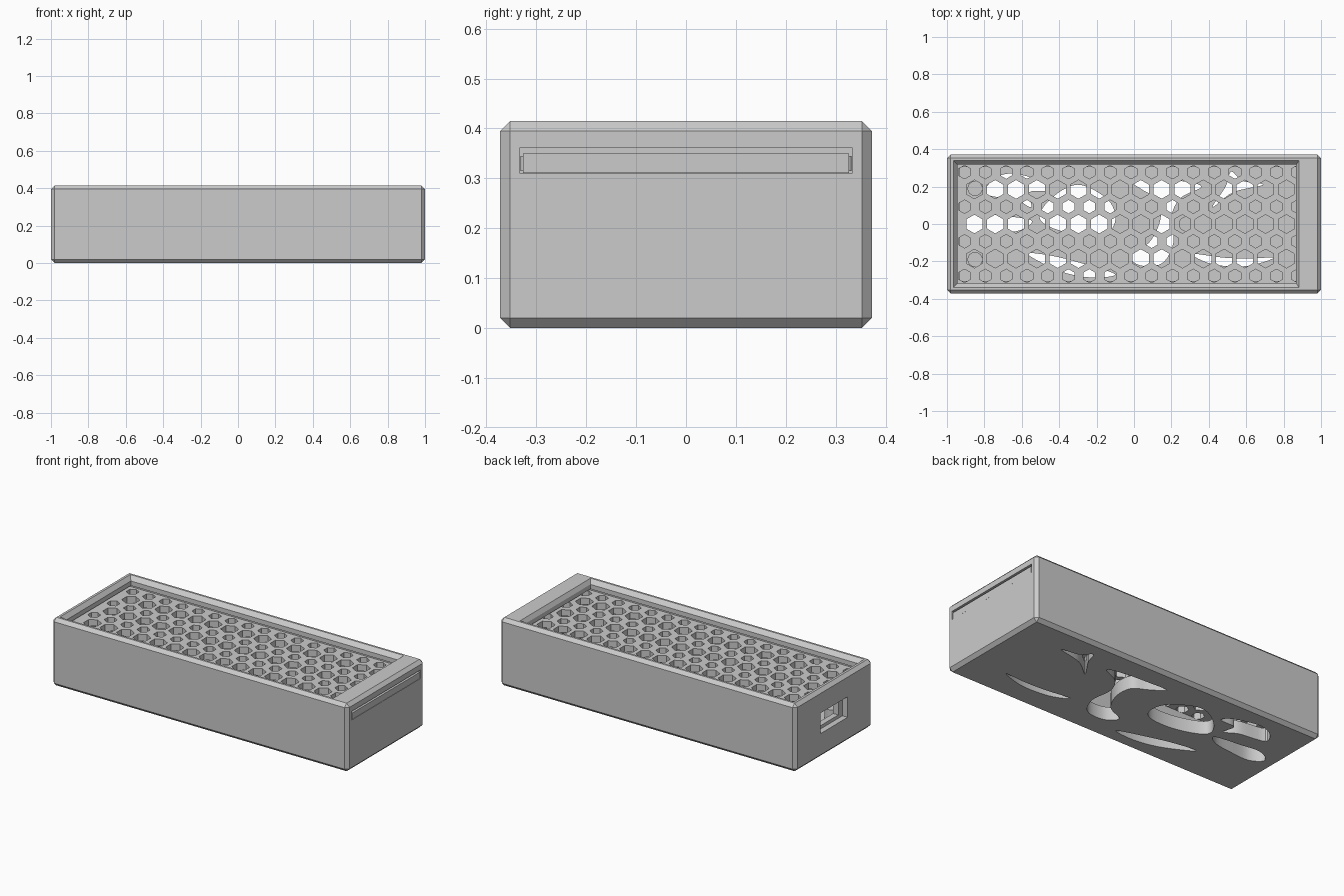
import bpy, bmesh
from math import sin, cos, pi
from mathutils import Vector

if "Cube" in bpy.data.objects:
    bpy.data.objects.remove(bpy.data.objects["Cube"])


def make_object(name, bm):
    bmesh.ops.recalc_face_normals(bm, faces=bm.faces)
    mesh = bpy.data.meshes.new(name)
    bm.to_mesh(mesh)
    bm.free()
    obj = bpy.data.objects.new(name, mesh)
    bpy.context.collection.objects.link(obj)
    return obj


def add_loft(bm, rings):
    """Skin a stack of equal-length rings of 3D points and cap both ends."""
    rows = [[bm.verts.new(p) for p in ring] for ring in rings]
    n = len(rows[0])
    for a, b in zip(rows, rows[1:]):
        for i in range(n):
            bm.faces.new((a[i], a[(i + 1) % n], b[(i + 1) % n], b[i]))
    bm.faces.new(rows[0][::-1])
    bm.faces.new(rows[-1])


def add_prism(bm, outline, z0, z1):
    add_loft(bm, [[(x, y, z) for x, y in outline] for z in (z0, z1)])


def rect(x0, x1, y):
    return [(x0, -y), (x1, -y), (x1, y), (x0, y)]


def polygon(cx, cy, r, n):
    return [(cx + r * sin(2 * pi * i / n), cy + r * cos(2 * pi * i / n)) for i in range(n)]


def smooth_outline(points, steps=6):
    """Closed Catmull-Rom curve through the points."""
    p = [Vector(q) for q in points]
    n, out = len(p), []
    for i in range(n):
        a, b, c, d = p[i - 1], p[i], p[(i + 1) % n], p[(i + 2) % n]
        for k in range(steps):
            t = k / steps
            out.append(tuple(0.5 * (2 * b + (c - a) * t + (2 * a - 5 * b + 4 * c - d) * t * t
                                    + (3 * b - a - 3 * c + d) * t ** 3)))
    return out


def cut(obj, bm):
    cutter = make_object("cutter", bm)
    cutter.hide_render = True
    mod = obj.modifiers.new("cut", 'BOOLEAN')
    mod.operation, mod.solver, mod.object = 'DIFFERENCE', 'EXACT', cutter
    bpy.context.view_layer.objects.active = obj
    bpy.ops.object.modifier_apply(modifier=mod.name)
    bpy.data.objects.remove(cutter, do_unlink=True)


def cut_prism(obj, outline, z0, z1):
    bm = bmesh.new()
    add_prism(bm, outline, z0, z1)
    cut(obj, bm)


# Chamfered case body
W, H, FLOOR = 0.3725, 0.415, 0.08
bm = bmesh.new()
add_prism(bm, rect(-1, 1, W), 0, H)
bmesh.ops.recalc_face_normals(bm, faces=bm.faces)
bmesh.ops.bevel(bm, geom=bm.edges[:], offset=0.02, segments=1, affect='EDGES')
case = make_object("case_body", bm)

# Inner cavity and the slot for the sliding lid, open at the right end
cut_prism(case, rect(-0.93, 0.88, 0.305), FLOOR, 0.335)
cut_prism(case, rect(-0.97, 1.1, 0.333), 0.31, 0.362)

# Top window with a sloped rim
bm = bmesh.new()
add_loft(bm, [[(x, y, z) for x, y in rect(x0, x1, w)] for x0, x1, w, z in
              ((-0.945, 0.867, 0.317, 0.34), (-0.945, 0.867, 0.317, 0.39),
               (-0.965, 0.882, 0.34, H), (-0.965, 0.882, 0.34, H + 0.05))])
cut(case, bm)

# Cable port in the left end: shallow recess with a smaller through hole
cut_prism(case, rect(-1.1, -0.965, 0.13), 0.15, 0.275)
cut_prism(case, rect(-1.05, -0.9, 0.09), 0.17, 0.255)

# Free-form vent openings in the floor
vents = [
    [(0.75, -0.18), (0.62, -0.185), (0.48, -0.18), (0.31, -0.16), (0.42, -0.215), (0.6, -0.225)],
    [(0.69, 0.21), (0.58, 0.23), (0.52, 0.28), (0.49, 0.2), (0.42, 0.09), (0.53, 0.17)],
    [(-0.03, 0.24), (0.1, 0.24), (0.25, 0.23), (0.36, 0.2), (0.25, 0.14), (0.2, 0.04),
     (0.21, -0.1), (0.15, -0.21), (0.03, -0.22), (-0.03, -0.16), (0.08, -0.1),
     (0.14, 0.02), (0.13, 0.13), (0.05, 0.18)],
    [(-0.57, -0.16), (-0.44, -0.17), (-0.28, -0.21), (-0.1, -0.27), (-0.24, -0.285),
     (-0.4, -0.25)],
    [(-0.5, 0.02), (-0.45, 0.13), (-0.3, 0.21), (-0.14, 0.13), (-0.1, 0.02), (-0.16, -0.05),
     (-0.34, -0.05)],
    [(-0.92, 0.0), (-0.84, 0.055), (-0.72, 0.045), (-0.55, 0.02), (-0.6, -0.03), (-0.72, -0.05),
     (-0.85, -0.055)],
    [(-0.79, 0.16), (-0.75, 0.24), (-0.65, 0.27), (-0.5, 0.23), (-0.46, 0.18), (-0.56, 0.17),
     (-0.55, 0.09), (-0.63, 0.13)],
]
bm = bmesh.new()
for points in vents:
    add_prism(bm, smooth_outline(points), -0.1, FLOOR + 0.04)
cut(case, bm)

# Sliding lid with alternating rows of large and small hexagons
bm = bmesh.new()
add_prism(bm, rect(-0.965, 0.999, 0.327), 0.311, 0.35)
lid = make_object("sliding_lid", bm)
bm = bmesh.new()
for row in range(-3, 4):
    small = row % 2 != 0
    start, count, radius = (-0.906, 17, 0.036) if small else (-0.853, 16, 0.05)
    for k in range(count):
        add_prism(bm, polygon(start + 0.1112 * k, row * 0.0925, radius, 6), 0.2, 0.5)
cut(lid, bm)

# Small catch bumps on both lid edges
for side, label in ((-1, "front"), (1, "back")):
    bm = bmesh.new()
    add_prism(bm, polygon(0.93, side * 0.323, 0.009, 12), 0.315, 0.345)
    make_object("lid_catch_" + label, bm)

# Support posts on the floor
for i, (x, y) in enumerate(((-0.85, -0.19), (-0.85, 0.19), (0.28, 0.0))):
    bm = bmesh.new()
    add_prism(bm, polygon(x, y, 0.04, 24), FLOOR - 0.005, 0.15)
    make_object("support_post_%d" % (i + 1), bm)

# Smooth the curved walls, keep the flat edges crisp
for obj in list(bpy.context.scene.objects):
    bpy.ops.object.select_all(action='DESELECT')
    obj.select_set(True)
    bpy.context.view_layer.objects.active = obj
    bpy.ops.object.shade_smooth_by_angle(angle=0.5)
